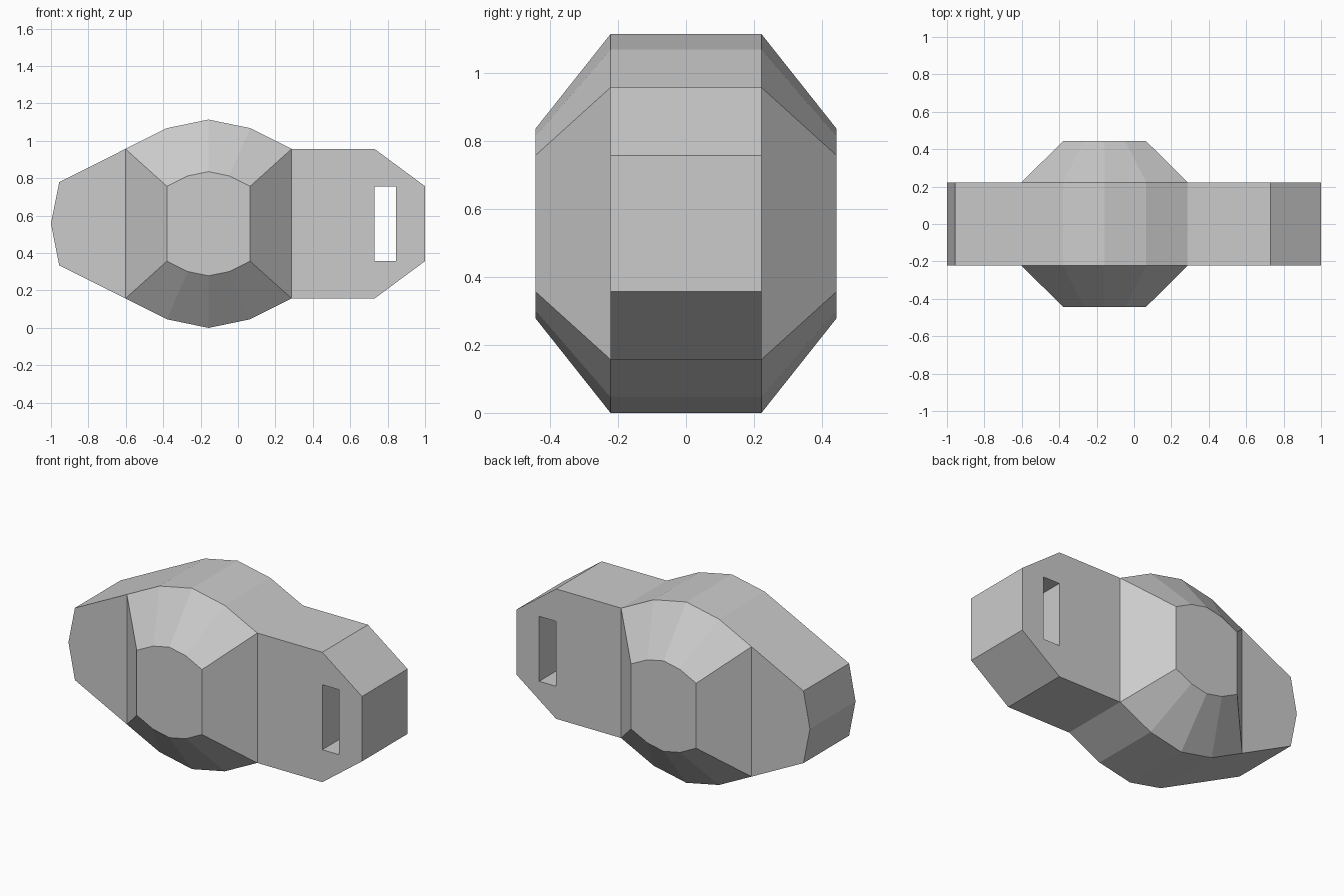
import bpy, bmesh

if "Cube" in bpy.data.objects:
    bpy.data.objects.remove(bpy.data.objects["Cube"])

MID = 0.557           # height of the horizontal symmetry plane
T, D = 0.222, 0.443   # half thickness of the plate and of the bulge


def outline(half):
    """Mirror an upper profile (x, height above MID) into a closed outline."""
    lower = [(x, -h) for x, h in reversed(half) if h > 0]
    return [(x, MID + h) for x, h in half + lower]


def loft(bm, sections):
    """Skin a list of (y, outline) sections and cap both ends."""
    rings = [[bm.verts.new((x, y, z)) for x, z in pts] for y, pts in sections]
    for a, b in zip(rings, rings[1:]):
        n = len(a)
        for i in range(n):
            j = (i + 1) % n
            bm.faces.new((a[i], a[j], b[j], b[i]))
    bm.faces.new(rings[0])
    bm.faces.new(rings[-1])


def make_object(name, bm):
    bmesh.ops.recalc_face_normals(bm, faces=bm.faces)
    me = bpy.data.meshes.new(name)
    bm.to_mesh(me)
    bm.free()
    ob = bpy.data.objects.new(name, me)
    bpy.context.collection.objects.link(ob)
    return ob


# Central bulge: arched block tapering to a half-width face front and back
L, R, C = -0.602, 0.287, -0.1575
arch = [(L, 0.4), (-0.38, 0.511), (C, 0.557), (0.065, 0.511), (R, 0.4)]
big = outline(arch)
small = outline([(C + (x - C) / 2, h / 2) for x, h in arch])
bm = bmesh.new()
loft(bm, [(-D, small), (-T, big), (T, big), (D, small)])

# Tapered nose on the left and slotted tab on the right
nose = outline([(-1, 0), (-0.956, 0.222), (L, 0.4)])
tab = outline([(R, 0.4), (0.73, 0.4), (1, 0.2)])
for pts in (nose, tab):
    loft(bm, [(-T, pts), (T, pts)])

# Weld the three sections and remove the internal walls
bmesh.ops.remove_doubles(bm, verts=bm.verts, dist=0.001)
inner = [f for f in bm.faces
         if any(all(abs(v.co.x - x) < 0.001 for v in f.verts) for x in (L, R))]
bmesh.ops.delete(bm, geom=inner, context='FACES')
body = make_object("body", bm)

# Slot through the tab
bm = bmesh.new()
slot = outline([(0.73, 0.2), (0.845, 0.2)])
loft(bm, [(-0.4, slot), (0.4, slot)])
cutter = make_object("slot_cutter", bm)
cutter.hide_render = True
cut = body.modifiers.new("slot", 'BOOLEAN')
cut.operation = 'DIFFERENCE'
cut.solver = 'EXACT'
cut.object = cutter
bpy.context.view_layer.objects.active = body
bpy.ops.object.modifier_apply(modifier=cut.name)
bpy.data.objects.remove(cutter)
